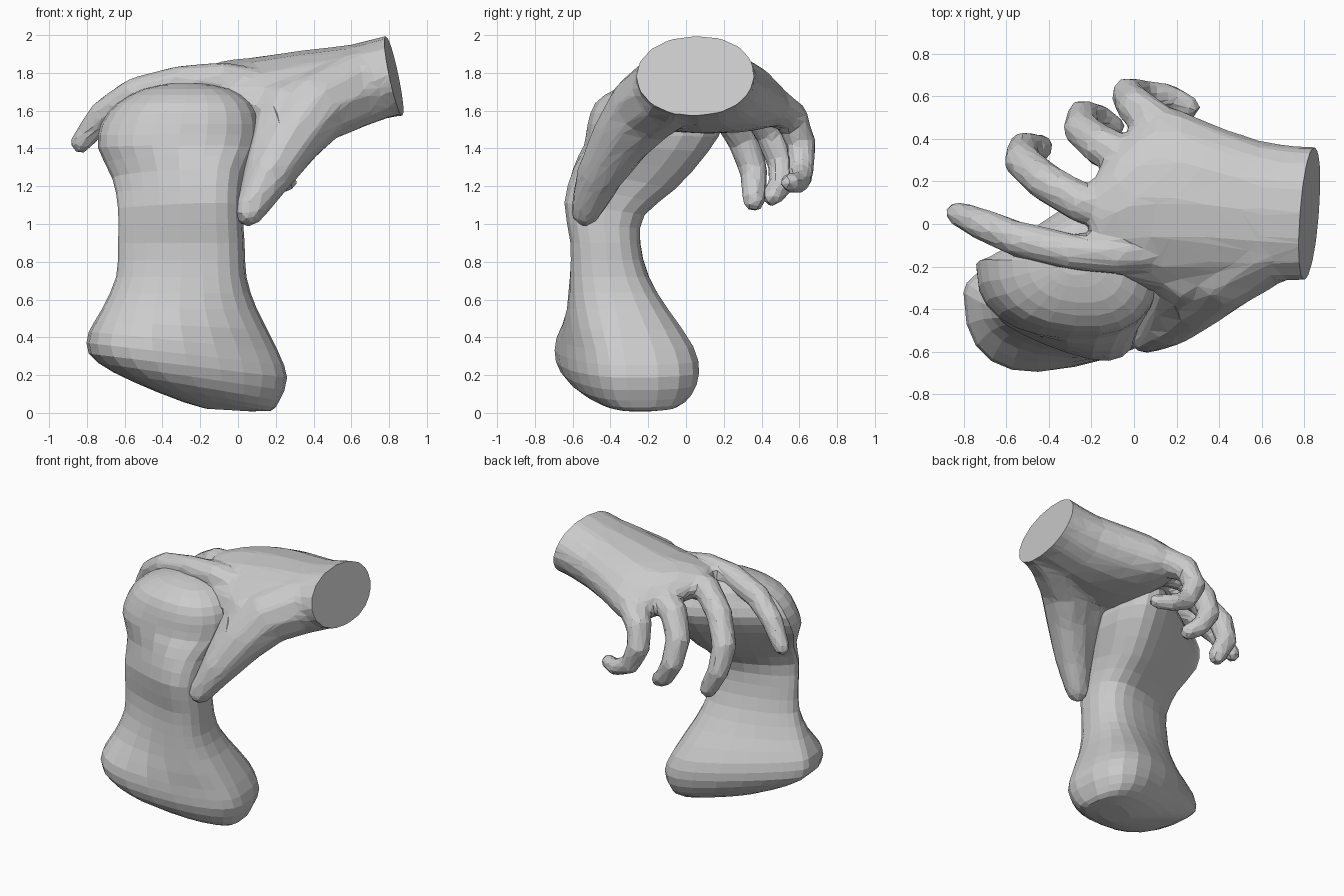
import bpy, bmesh
from math import sin, cos, pi
from mathutils import Vector

if "Cube" in bpy.data.objects:
    bpy.data.objects.remove(bpy.data.objects["Cube"])


def spow(v, p):
    return (abs(v) ** p) * (1 if v >= 0 else -1)


def refine(rows):
    """Insert a Catmull-Rom midpoint between neighbouring rows."""
    out = []
    for i in range(len(rows) - 1):
        a, b, c, d = (rows[max(i - 1, 0)], rows[i], rows[i + 1],
                      rows[min(i + 2, len(rows) - 1)])
        out += [b, tuple((9 * (q + r) - p - s) / 16 for p, q, r, s in zip(a, b, c, d))]
    return out + [rows[-1]]


def skin(bm, rings):
    """Bridge rings of points into a closed, capped tube."""
    vs = [[bm.verts.new(p) for p in r] for r in rings]
    n = len(vs[0])
    for a, b in zip(vs, vs[1:]):
        for i in range(n):
            j = (i + 1) % n
            bm.faces.new((a[i], a[j], b[j], b[i]))
    bm.faces.new(vs[0][::-1])
    bm.faces.new(vs[-1])


def tube(bm, pts, scale=1, n=10):
    """Round tapered finger through (x, y, z, radius) with a blunt tip."""
    c = [Vector(p[:3]) for p in pts]
    r = [p[3] * scale for p in pts]
    end = (c[-1] - c[-2]).normalized()
    c += [c[-1] + end * r[-1] * 0.6, c[-1] + end * r[-1] * 0.95]
    r += [r[-1] * 0.8, r[-1] * 0.35]
    rings = []
    for i, p in enumerate(c):
        t = (c[min(i + 1, len(c) - 1)] - c[max(i - 1, 0)]).normalized()
        u = t.orthogonal() if i == 0 else u - t * u.dot(t)
        u.normalize()
        w = t.cross(u)
        rings.append([p + (u * cos(2 * pi * k / n) + w * sin(2 * pi * k / n)) * r[i]
                      for k in range(n)])
    skin(bm, rings)


def finish(bm, name):
    bmesh.ops.recalc_face_normals(bm, faces=bm.faces)
    me = bpy.data.meshes.new(name)
    bm.to_mesh(me)
    bm.free()
    ob = bpy.data.objects.new(name, me)
    bpy.context.collection.objects.link(ob)
    return ob


# Held post: flared tilted foot, narrow waist, leaning rounded knob
# cx, cy, cz, rx, ry, slope x, slope y, front and back fullness towards +x
post = [
    (-.05, -.26, .015, .12, .10, -.06, 0, -.3, .5),
    (-.13, -.27, .06, .30, .21, -.17, 0, -.3, .5),
    (-.22, -.30, .14, .44, .31, -.17, 0, -.3, .6),
    (-.265, -.315, .25, .525, .36, -.12, 0, -.3, .6),
    (-.29, -.33, .38, .50, .345, -.10, 0, -.25, .6),
    (-.31, -.37, .55, .41, .26, 0, 0, .1, .5),
    (-.30, -.405, .72, .345, .20, 0, 0, .4, .4),
    (-.30, -.425, .90, .335, .175, 0, 0, .6, .4),
    (-.305, -.43, 1.08, .33, .20, 0, -.15, .6, .5),
    (-.31, -.33, 1.24, .355, .255, 0, -.2, .4, .8),
    (-.315, -.22, 1.40, .425, .32, 0, -.05, .1, 1),
    (-.30, -.17, 1.53, .425, .35, 0, 0, .1, 1),
    (-.28, -.17, 1.64, .36, .31, 0, 0, .1, 1),
    (-.27, -.17, 1.715, .23, .20, 0, 0, .1, .6),
    (-.27, -.17, 1.745, .08, .07, 0, 0, 0, 0)]
bm = bmesh.new()
rings = []
for cx, cy, cz, rx, ry, sx, sy, gf, gb in refine(post):
    ring = []
    for k in range(24):
        a = 2 * pi * k / 24
        t = spow(cos(a), .82)
        g = gb if sin(a) > 0 else gf
        dx = rx * t
        dy = ry * spow(sin(a), .82) * (1 + g * t) / (1 + .32 * g * g)
        ring.append((cx + dx, cy + dy, max(0, cz + sx * dx + sy * dy)))
    rings.append(ring)
skin(bm, rings)
finish(bm, "held_post")

# Palm and wrist: arched sections along x (x, cy, ry, cz, rz, droop)
palm = [
    (1.0, .05, .31, 1.81, .22, 0), (.82, .05, .315, 1.785, .22, 0),
    (.6, .06, .33, 1.735, .215, 0), (.35, .09, .39, 1.70, .22, .15),
    (.1, .12, .44, 1.69, .195, .38), (-.08, .06, .31, 1.735, .13, .55),
    (-.2, 0, .20, 1.75, .075, .5)]
bm = bmesh.new()
rings = []
for x, cy, ry, cz, rz, d in refine(palm):
    ring = []
    for k in range(16):
        a = 2 * pi * k / 16
        y = cy + ry * spow(cos(a), .9)
        ring.append((x, y, cz + rz * sin(a) - d * (y - .1) ** 2))
    rings.append(ring)
skin(bm, rings)

# Index, middle, ring and little fingers
for pts in (
    [(.15, -.12, 1.72, .09), (-.08, -.14, 1.76, .09), (-.3, -.13, 1.755, .08),
     (-.55, -.07, 1.69, .08), (-.72, 0, 1.58, .07), (-.83, .05, 1.43, .055)],
    [(.1, .03, 1.74, .10), (-.25, .1, 1.73, .09), (-.42, .2, 1.62, .085),
     (-.53, .3, 1.45, .08), (-.52, .36, 1.28, .07), (-.44, .36, 1.13, .06)],
    [(.1, .25, 1.71, .10), (-.16, .37, 1.63, .09), (-.25, .45, 1.48, .08),
     (-.24, .51, 1.32, .072), (-.17, .5, 1.2, .062), (-.1, .46, 1.15, .055)],
    [(.15, .43, 1.65, .10), (0, .56, 1.56, .085), (-.03, .61, 1.42, .075),
     (.04, .61, 1.28, .065), (.17, .6, 1.22, .056), (.26, .55, 1.22, .05)],
):
    tube(bm, pts, 1.1)
# Thumb and thumb web
tube(bm, [(.85, 0, 1.79, .2), (.6, -.09, 1.71, .21), (.4, -.22, 1.61, .2),
          (.28, -.35, 1.44, .16), (.16, -.46, 1.25, .125), (.06, -.53, 1.07, .085)])
tube(bm, [(.42, -.03, 1.7, .2), (.24, -.24, 1.6, .16), (.15, -.4, 1.34, .11),
          (.06, -.52, 1.1, .07)])
hand = finish(bm, "hand")

# Fuse the hand into one faceted skin
m = hand.modifiers.new("fuse", 'REMESH')
m.mode = 'VOXEL'
m.voxel_size = .022
m = hand.modifiers.new("soften", 'SMOOTH')
m.factor = .5
m.iterations = 6
m = hand.modifiers.new("facet", 'DECIMATE')
m.ratio = .08
dg = bpy.context.evaluated_depsgraph_get()
me = bpy.data.meshes.new_from_object(hand.evaluated_get(dg))
hand.modifiers.clear()

# Flat slanted wrist cut
bm = bmesh.new()
bm.from_mesh(me)
res = bmesh.ops.bisect_plane(bm, geom=bm.verts[:] + bm.edges[:] + bm.faces[:],
                             plane_co=(.825, .05, 1.785), plane_no=(1, -.08, .21),
                             clear_outer=True)
edges = [e for e in res["geom_cut"] if isinstance(e, bmesh.types.BMEdge)]
bmesh.ops.contextual_create(bm, geom=edges)
bmesh.ops.recalc_face_normals(bm, faces=bm.faces)
for f in bm.faces:
    f.smooth = False
bm.to_mesh(me)
bm.free()
hand.data = me
